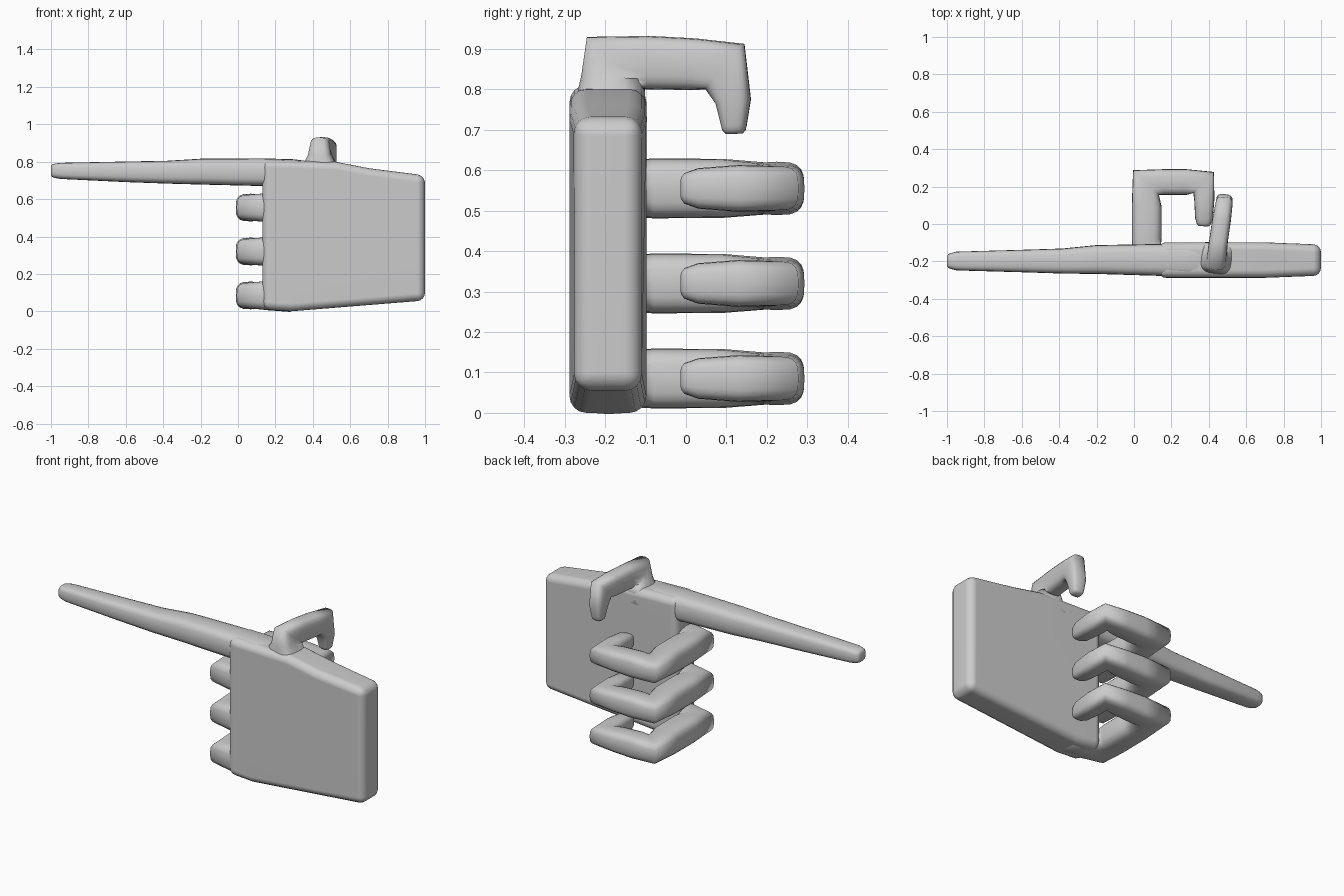
import bpy, bmesh, math
from mathutils import Vector

if "Cube" in bpy.data.objects:
    bpy.data.objects.remove(bpy.data.objects["Cube"])


def add_object(name, bm):
    bmesh.ops.recalc_face_normals(bm, faces=bm.faces)
    mesh = bpy.data.meshes.new(name)
    bm.to_mesh(mesh)
    bm.free()
    for p in mesh.polygons:
        p.use_smooth = True
    obj = bpy.data.objects.new(name, mesh)
    bpy.context.collection.objects.link(obj)
    return obj


def limb(name, sections, up, offset=(0, 0, 0), sides=20, power=0.62):
    """Sweep a rounded-square section; each entry is x, y, z, half width, half depth."""
    up, offset = Vector(up).normalized(), Vector(offset)
    pts = [Vector(s[:3]) + offset for s in sections]
    last = len(pts) - 1
    rings = []
    for i, (p, s) in enumerate(zip(pts, sections)):
        d_in = (p - pts[i - 1]).normalized() if i else (pts[1] - p).normalized()
        d_out = (pts[i + 1] - p).normalized() if i < last else d_in
        tangent = (d_in + d_out).normalized()
        side = up.cross(tangent).normalized()
        # mitre the corners, slightly cut
        mitre = min(1 / max(tangent.dot(d_in), 0.3), 1.27)
        rings.append((p, tangent, side, s[3] * mitre, s[4]))
    # rounded caps
    for at, sign in ((0, -1), (-1, 1)):
        p, t, side, a, b = rings[at]
        r = 0.02
        near = (p - t * sign * r, t, side, a, b)
        mid = (p - t * sign * r * 0.4, t, side, a * 0.9, b * 0.9)
        end = (p, t, side, a * 0.65, b * 0.65)
        if sign < 0:
            rings[0:1] = [end, mid, near]
        else:
            rings[-1:] = [near, mid, end]
    bm = bmesh.new()
    loops = []
    for p, t, side, a, b in rings:
        loop = []
        for k in range(sides):
            ang = math.tau * k / sides
            c, s = math.cos(ang), math.sin(ang)
            u = math.copysign(abs(c) ** power, c) * a
            v = math.copysign(abs(s) ** power, s) * b
            loop.append(bm.verts.new(p + side * u + up * v))
        loops.append(loop)
    for l0, l1 in zip(loops, loops[1:]):
        for k in range(sides):
            j = (k + 1) % sides
            bm.faces.new((l0[k], l0[j], l1[j], l1[k]))
    bm.faces.new(loops[0])
    bm.faces.new(loops[-1])
    return add_object(name, bm)


# palm: tapered slab with rounded edges
outline = [(0.13, 0.01), (0.28, 0.0), (1.0, 0.058), (1.0, 0.727),
           (0.7, 0.765), (0.52, 0.80), (0.13, 0.812)]
bm = bmesh.new()
sheets = []
for y, end_y in ((-0.288, -0.276), (-0.098, -0.11)):
    sheets.append([bm.verts.new((x, end_y if x > 0.9 else y, z)) for x, z in outline])
n = len(outline)
for k in range(n):
    j = (k + 1) % n
    bm.faces.new((sheets[0][k], sheets[0][j], sheets[1][j], sheets[1][k]))
bm.faces.new(sheets[0])
bm.faces.new(sheets[1])
palm = add_object("palm", bm)
bevel = palm.modifiers.new("round_edges", 'BEVEL')
bevel.width, bevel.segments = 0.042, 4
bevel.limit_method, bevel.angle_limit = 'ANGLE', math.radians(30)
palm.modifiers.new("shading", 'WEIGHTED_NORMAL')

# pointing finger
limb("index_finger", [
    (0.48, -0.195, 0.73, 0.075, 0.06),
    (0.30, -0.195, 0.735, 0.09, 0.078),
    (0.13, -0.192, 0.744, 0.085, 0.074),
    (-0.20, -0.19, 0.747, 0.077, 0.069),
    (-0.38, -0.198, 0.744, 0.067, 0.061),
    (-0.60, -0.198, 0.746, 0.060, 0.055),
    (-0.95, -0.198, 0.751, 0.050, 0.043),
    (-1.0, -0.198, 0.752, 0.042, 0.038)], (0, 0, 1))

# three curled fingers
curl = [
    (0.30, -0.19, 0, 0.08, 0.088),
    (0.17, -0.19, 0, 0.085, 0.080),
    (0.068, -0.18, 0, 0.08, 0.068),
    (0.068, -0.08, 0, 0.08, 0.074),
    (0.068, 0.09, 0, 0.08, 0.073),
    (0.064, 0.222, 0, 0.075, 0.062),
    (0.16, 0.224, 0, 0.069, 0.066),
    (0.28, 0.224, 0, 0.069, 0.060),
    (0.372, 0.222, 0, 0.062, 0.055),
    (0.376, 0.13, 0, 0.054, 0.058),
    (0.374, 0.03, 0, 0.047, 0.050),
    (0.372, -0.012, 0, 0.040, 0.042)]
for name, z in (("middle_finger", 0.555), ("ring_finger", 0.32), ("little_finger", 0.085)):
    limb(name, curl, (0, 0, 1), (0, 0, z))

# thumb hooked over the top
limb("thumb", [
    (0.44, -0.185, 0.70, 0.085, 0.125),
    (0.44, -0.185, 0.785, 0.082, 0.09),
    (0.44, -0.18, 0.83, 0.078, 0.065),
    (0.442, -0.18, 0.865, 0.072, 0.053),
    (0.452, -0.09, 0.866, 0.066, 0.05),
    (0.468, 0.02, 0.862, 0.064, 0.05),
    (0.480, 0.096, 0.856, 0.060, 0.046),
    (0.482, 0.117, 0.77, 0.043, 0.044),
    (0.482, 0.119, 0.69, 0.031, 0.034)], (1, -0.12, 0))
